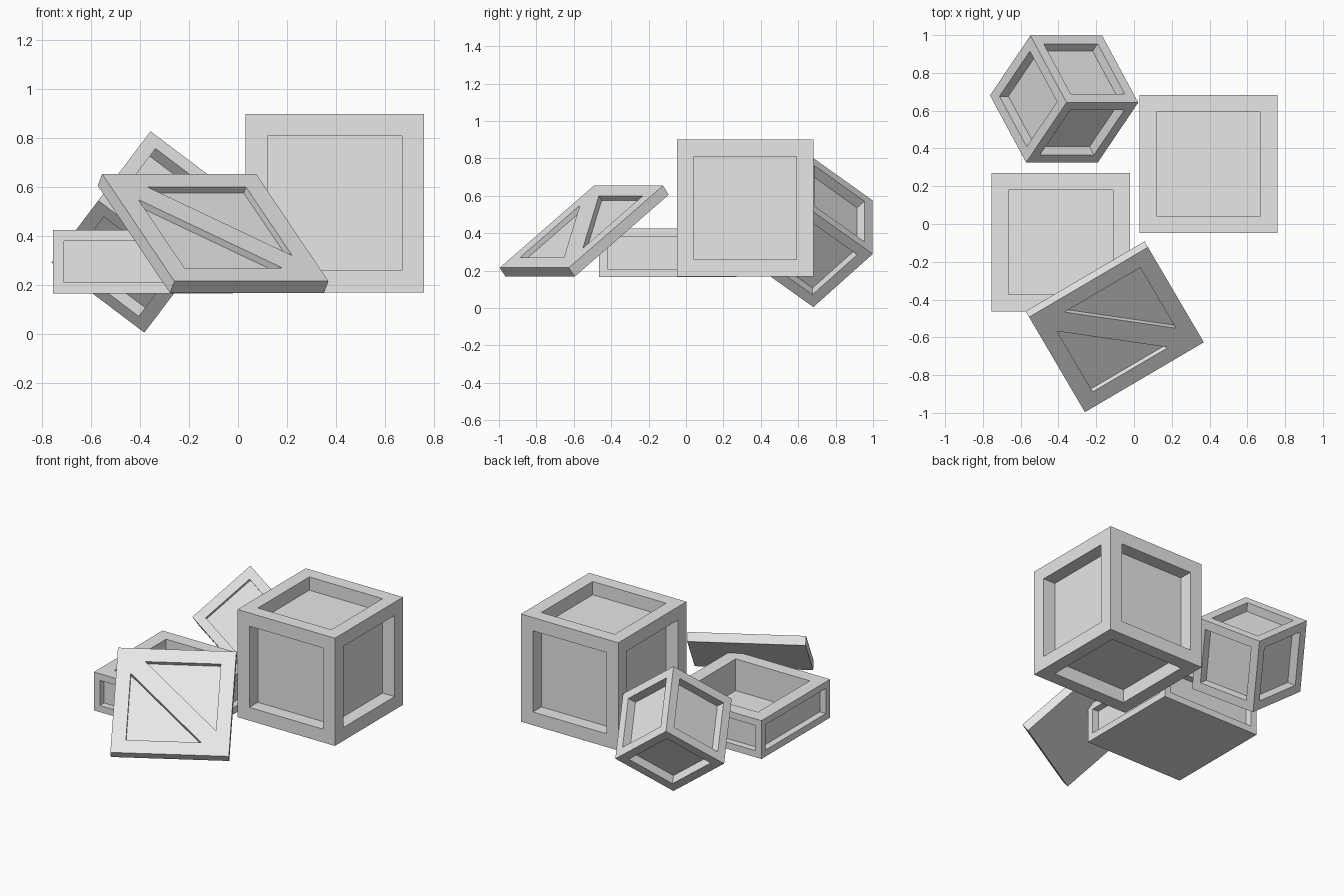
import bpy, bmesh
from mathutils import Matrix, Vector

old = bpy.data.objects.get("Cube")
if old:
    bpy.data.objects.remove(old, do_unlink=True)

grey = bpy.data.materials.new("light_grey")
grey.use_nodes = True
grey.diffuse_color = (0.8, 0.8, 0.8, 1)
grey.node_tree.nodes["Principled BSDF"].inputs["Base Color"].default_value = (0.8, 0.8, 0.8, 1)


def new_box(x, y, z):
    bm = bmesh.new()
    bmesh.ops.create_cube(bm, size=1)
    bmesh.ops.scale(bm, vec=(x, y, z), verts=bm.verts)
    bm.normal_update()
    return bm


def inset(bm, faces, border):
    bmesh.ops.inset_individual(bm, faces=faces, thickness=border, depth=0, use_even_offset=True)
    bm.normal_update()


def sink(bm, faces, depth):
    """Push each face straight in, leaving upright walls."""
    made = bmesh.ops.extrude_discrete_faces(bm, faces=faces)["faces"]
    for f in made:
        f.normal_update()
        bmesh.ops.translate(bm, vec=-f.normal * depth, verts=f.verts)
    bm.normal_update()


def finish(bm, name, centre, axes=None):
    mesh = bpy.data.meshes.new(name)
    bm.to_mesh(mesh)
    bm.free()
    mesh.materials.append(grey)
    obj = bpy.data.objects.new(name, mesh)
    bpy.context.collection.objects.link(obj)
    rot = Matrix(axes).transposed().to_4x4() if axes else Matrix()
    obj.matrix_world = Matrix.Translation(centre) @ rot


def frame_axes(a, b):
    """Right-handed axes from two nearly square directions."""
    x = Vector(a).normalized()
    z = x.cross(Vector(b)).normalized()
    return x, z.cross(x), z


def closed_crate(name, size, border, centre, axes=None):
    bm = new_box(size, size, size)
    panels = list(bm.faces)
    inset(bm, panels, border)
    sink(bm, panels, border)
    finish(bm, name, centre, axes)


# Large upright crate and small crate balanced on a corner
closed_crate("large_crate", 0.73, 0.09, (0.395, 0.317, 0.535))
closed_crate("tipped_small_crate", 0.476, 0.059, (-0.37, 0.662, 0.417),
             frame_axes((0.38, 0, -0.287), (-0.19, 0.355, -0.254)))

# Shallow open crate with recessed sides and a flat base
bm = new_box(0.735, 0.735, 0.26)
sides = [f for f in bm.faces if abs(f.normal.z) < 0.5]
mouth = [f for f in bm.faces if f.normal.z > 0.5]
inset(bm, sides, 0.045)
sink(bm, sides, 0.045)
inset(bm, mouth, 0.09)
sink(bm, mouth, 0.215)
finish(bm, "open_crate", (-0.388, -0.097, 0.295))

# Leaning lid with a diagonal brace between two triangular recesses
bm = new_box(0.73, 0.73, 0.06)
top = [f for f in bm.faces if f.normal.z > 0.5]
inset(bm, top, 0.09)
brace = 0.085
for s in (-1, 1):
    inner = [f for f in bm.faces if f.normal.z > 0.5
             and all(abs(v.co.x) < 0.3 and abs(v.co.y) < 0.3 for v in f.verts)]
    geom = set(inner)
    for f in inner:
        geom.update(f.edges)
        geom.update(f.verts)
    bmesh.ops.bisect_plane(bm, geom=list(geom), plane_co=(s * brace, 0, 0), plane_no=(1, 1, 0))
    bm.normal_update()
corners = [f for f in bm.faces if f.normal.z > 0.5 and len(f.verts) == 3
           and all(abs(v.co.x) < 0.3 and abs(v.co.y) < 0.3 for v in f.verts)]
sink(bm, corners, 0.03)
finish(bm, "leaning_lid", (-0.102, -0.544, 0.411),
       frame_axes((0.63, 0.37, 0), (-0.305, 0.5, 0.44)))
